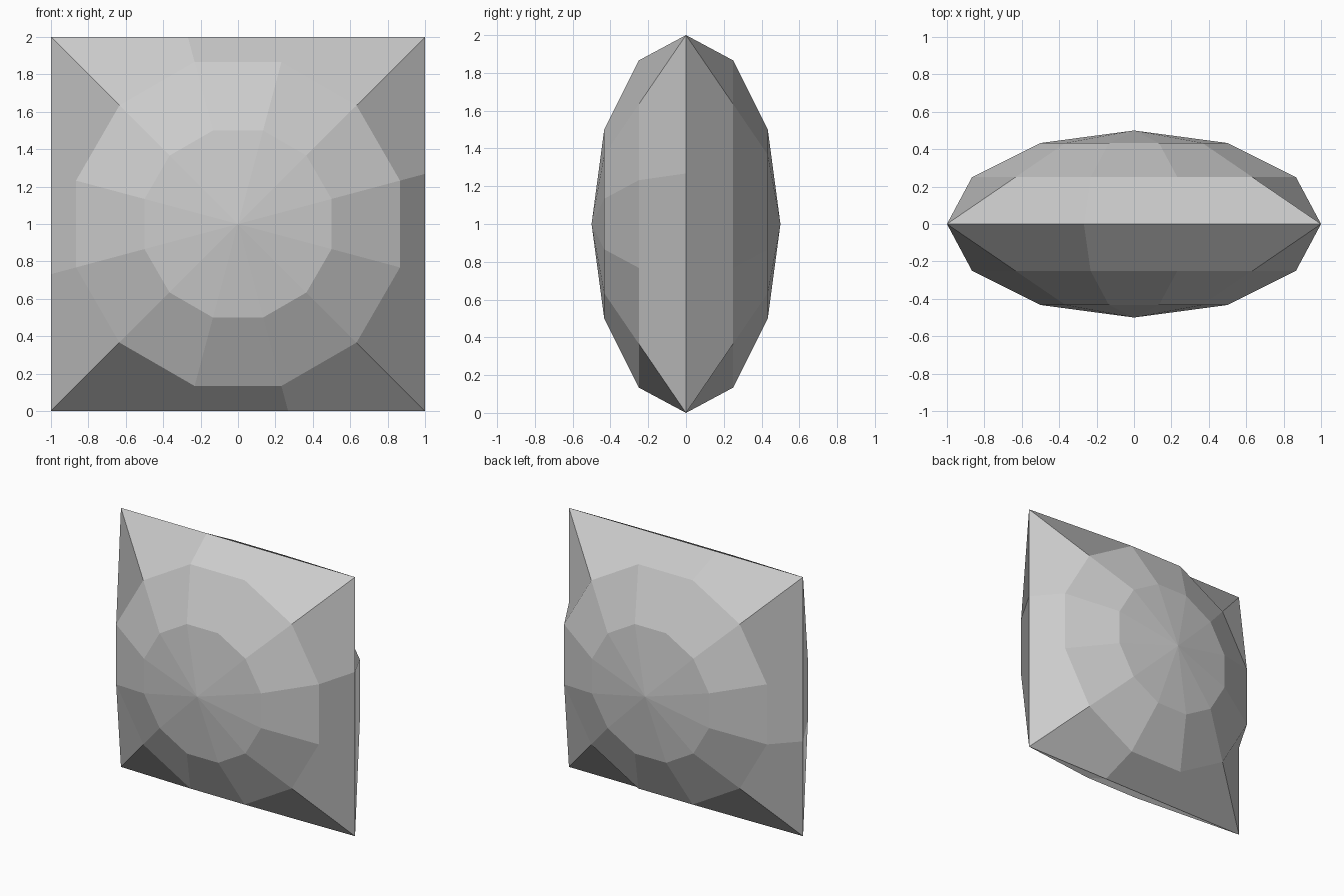
import bpy, bmesh
from math import radians, cos, atan2, pi
from mathutils import Matrix

cube = bpy.data.objects.get("Cube")
if cube:
    bpy.data.objects.remove(cube, do_unlink=True)

# Plain grey material
grey = bpy.data.materials.new("light_grey")
grey.use_nodes = True
colour = (0.6, 0.6, 0.6, 1)
grey.diffuse_color = colour
grey.node_tree.nodes["Principled BSDF"].inputs["Base Color"].default_value = colour

# Flattened twelve-sided sphere with its poles facing front and back
bm = bmesh.new()
bmesh.ops.create_uvsphere(bm, u_segments=12, v_segments=6, radius=1)
wide = 1 / cos(radians(15))
shape = (Matrix.Rotation(radians(90), 4, "X")
         @ Matrix.Diagonal((wide, wide, 0.5, 1))
         @ Matrix.Rotation(radians(15), 4, "Z"))
bmesh.ops.transform(bm, matrix=shape, verts=bm.verts)

# Push the rim out to a square
rim = [v for v in bm.verts if abs(v.co.y) < 0.01]
for v in rim:
    v.co /= max(abs(v.co.x), abs(v.co.z))
    v.co.y = 0

# Merge one pair of rim faces on each side, in a pinwheel
seams = set()
for v in rim:
    quarter = atan2(v.co.z, v.co.x) % (pi / 2)
    if abs(quarter - radians(75)) < 0.05:
        seams.update(e for e in v.link_edges if abs(e.other_vert(v).co.y) > 0.1)
bmesh.ops.dissolve_edges(bm, edges=list(seams), use_verts=True)

# Stand it on the ground
bmesh.ops.translate(bm, vec=(0, 0, 1), verts=bm.verts)
bmesh.ops.recalc_face_normals(bm, faces=bm.faces)
mesh = bpy.data.meshes.new("faceted_square_gem")
bm.to_mesh(mesh)
bm.free()
mesh.materials.append(grey)
gem = bpy.data.objects.new("faceted_square_gem", mesh)
bpy.context.collection.objects.link(gem)
